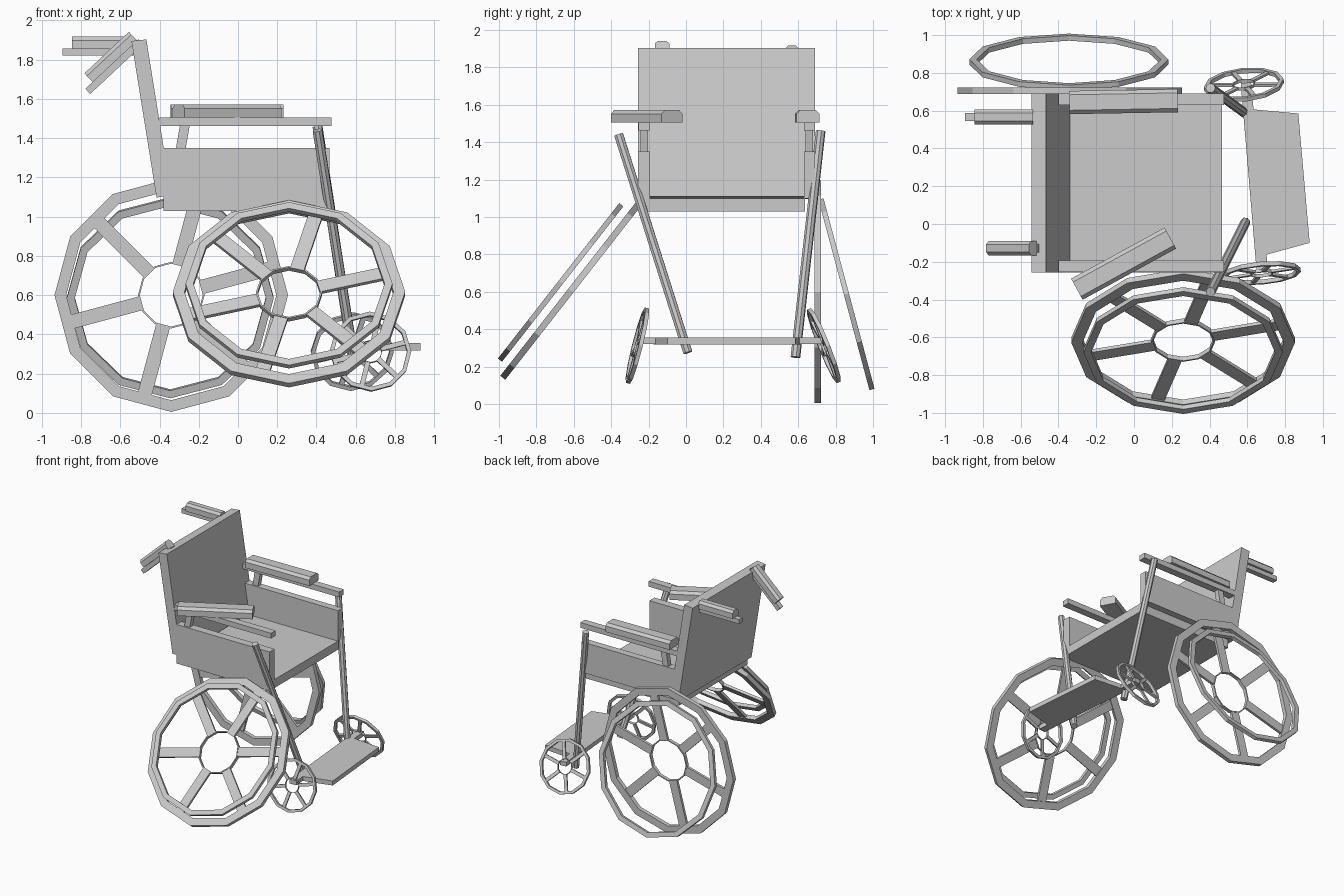
import bpy, bmesh
from math import sin, cos, pi, radians
from mathutils import Matrix, Vector

if "Cube" in bpy.data.objects:
    bpy.data.objects.remove(bpy.data.objects["Cube"])


def finish(name, bm, mat=Matrix()):
    bmesh.ops.recalc_face_normals(bm, faces=bm.faces)
    me = bpy.data.meshes.new(name)
    bm.to_mesh(me)
    bm.free()
    ob = bpy.data.objects.new(name, me)
    ob.matrix_world = mat
    bpy.context.collection.objects.link(ob)
    return ob


def prism(name, pts, depth, mat=Matrix()):
    """Extrude a closed 3D outline along a vector."""
    bm = bmesh.new()
    f = bm.faces.new([bm.verts.new(p) for p in pts])
    new = bmesh.ops.extrude_face_region(bm, geom=[f])["geom"]
    bmesh.ops.translate(bm, vec=depth, verts=[v for v in new if isinstance(v, bmesh.types.BMVert)])
    return finish(name, bm, mat)


def add_box(bm, x, y, z, mat=Matrix()):
    c = Vector(((x[0] + x[1]) / 2, (y[0] + y[1]) / 2, (z[0] + z[1]) / 2))
    s = Matrix.Diagonal((x[1] - x[0], y[1] - y[0], z[1] - z[0], 1))
    bmesh.ops.create_cube(bm, size=1, matrix=mat @ Matrix.Translation(c) @ s)


def box(name, x, y, z, mat=Matrix()):
    bm = bmesh.new()
    add_box(bm, x, y, z)
    return finish(name, bm, mat)


def pad(name, x, w, h, mat):
    """Grip or arm pad with chamfered long top edges."""
    c, w = 0.3 * h, w / 2
    pro = [(-w, 0), (w, 0), (w, h - c), (w - c, h), (c - w, h), (-w, h - c)]
    return prism(name, [(x[0], a, b) for a, b in pro], (x[1] - x[0], 0, 0), mat)


def add_ring(bm, ro, ri, t, n=12):
    """Flat n-sided ring around the local y axis."""
    loops = []
    for i in range(n):
        a = 2 * pi * i / n
        loops.append([bm.verts.new((r * cos(a), y, r * sin(a)))
                      for r, y in ((ro, -t), (ro, t), (ri, t), (ri, -t))])
    for i in range(n):
        p, q = loops[i], loops[(i + 1) % n]
        for k in range(4):
            m = (k + 1) % 4
            bm.faces.new((p[k], p[m], q[m], q[k]))


def wheel(name, r, t, mat):
    bm = bmesh.new()
    add_ring(bm, r, 0.9 * r, t)
    add_ring(bm, 0.285 * r, 0.27 * r, t * 0.8)
    for k in range(6):
        add_box(bm, (0.275 * r, 0.91 * r), (-t * 0.6, t * 0.6), (-0.061 * r, 0.061 * r),
                Matrix.Rotation(-radians(15 + 60 * k), 4, 'Y'))
    return finish(name, bm, mat)


def ring(name, ro, ri, t, mat):
    bm = bmesh.new()
    add_ring(bm, ro, ri, t)
    return finish(name, bm, mat)


def place(loc, tilt=0, yaw=0, pitch=0):
    return (Matrix.Translation(loc) @ Matrix.Rotation(radians(yaw), 4, 'Z')
            @ Matrix.Rotation(radians(tilt), 4, 'X') @ Matrix.Rotation(radians(pitch), 4, 'Y'))


def rod(name, a, b, r):
    a, b = Vector(a), Vector(b)
    d = b - a
    bm = bmesh.new()
    bmesh.ops.create_cone(bm, cap_ends=True, segments=8, radius1=r, radius2=r, depth=d.length)
    return finish(name, bm, Matrix.Translation((a + b) / 2) @ d.to_track_quat('Z', 'Y').to_matrix().to_4x4())


# Seat, side panels and reclined backrest
box("seat", (-0.38, 0.467), (-0.257, 0.636), (1.03, 1.10))
prism("backrest", [(-0.543, -0.257, 1.895), (-0.467, -0.257, 1.903),
                   (-0.34, -0.257, 1.11), (-0.415, -0.257, 1.097)], (0, 0.947, 0))
for side, y in (("left", (-0.257, -0.192)), ("right", (0.63, 0.69))):
    ym = sum(y) / 2
    box(side + "_side_panel", (-0.38, 0.467), y, (1.10, 1.35))
    # Arm rail with its short slanted support
    box(side + "_arm_rail", (-0.40, 0.477), (ym - 0.03, ym + 0.03), (1.462, 1.505))
    prism(side + "_arm_support", [(-0.325, ym - 0.02, 1.30), (-0.275, ym - 0.02, 1.30),
                                  (-0.245, ym - 0.02, 1.47), (-0.295, ym - 0.02, 1.47)], (0, 0.04, 0))

# Arm pads, one knocked askew
pad("right_arm_pad", (-0.287, 0.287), 0.123, 0.068, place((-0.055, 0.648, 1.504), yaw=1))
pad("left_arm_pad", (-0.282, 0.282), 0.127, 0.068, place((-0.055, -0.21, 1.504), yaw=28.7))

# Push handles, one bent down
for side, mat in (("right", place((-0.545, 0.566, 1.82))),
                  ("left", place((-0.497, -0.128, 1.864), pitch=-43))):
    box(side + "_handle_bar", (-0.35, 0.02), (-0.022, 0.022), (0, 0.036), mat)
    pad(side + "_handle_grip", (-0.30, 0.01), 0.078, 0.062, mat @ Matrix.Translation((0, 0, 0.035)))

# Bent front legs
rod("left_front_leg", (0.405, -0.36, 1.44), (0.59, 0.01, 0.275), 0.026)
rod("right_front_leg", (0.405, 0.72, 1.46), (0.59, 0.585, 0.25), 0.026)

# Footplate and the axle joining the casters
prism("footplate", [(0.595, 0.61, 0.318), (0.87, 0.585, 0.318),
                    (0.93, -0.10, 0.318), (0.655, -0.175, 0.318)], (0, 0, 0.037))
prism("caster_axle", [(0.565, 0.745, 0.32), (0.62, 0.75, 0.32),
                      (0.71, -0.255, 0.32), (0.65, -0.26, 0.32)], (0, 0, 0.035))

# Caster wheels
wheel("left_caster", 0.208, 0.011, place((0.675, -0.26, 0.312), tilt=-14, yaw=5))
wheel("right_caster", 0.212, 0.011, place((0.582, 0.737, 0.312), tilt=22, yaw=6))

# Drive wheels and their hand rims, left wheel buckled and right rim loose
wheel("right_wheel", 0.595, 0.017, place((-0.34, 0.705, 0.60)))
ring("right_hand_rim", 0.527, 0.487, 0.014, place((-0.345, 0.858, 0.587), tilt=15))
buckled = place((0.26, -0.615, 0.607), tilt=-38)
wheel("left_wheel", 0.592, 0.017, buckled)
ring("left_hand_rim", 0.527, 0.487, 0.014, buckled @ Matrix.Translation((0, -0.07, 0)))
